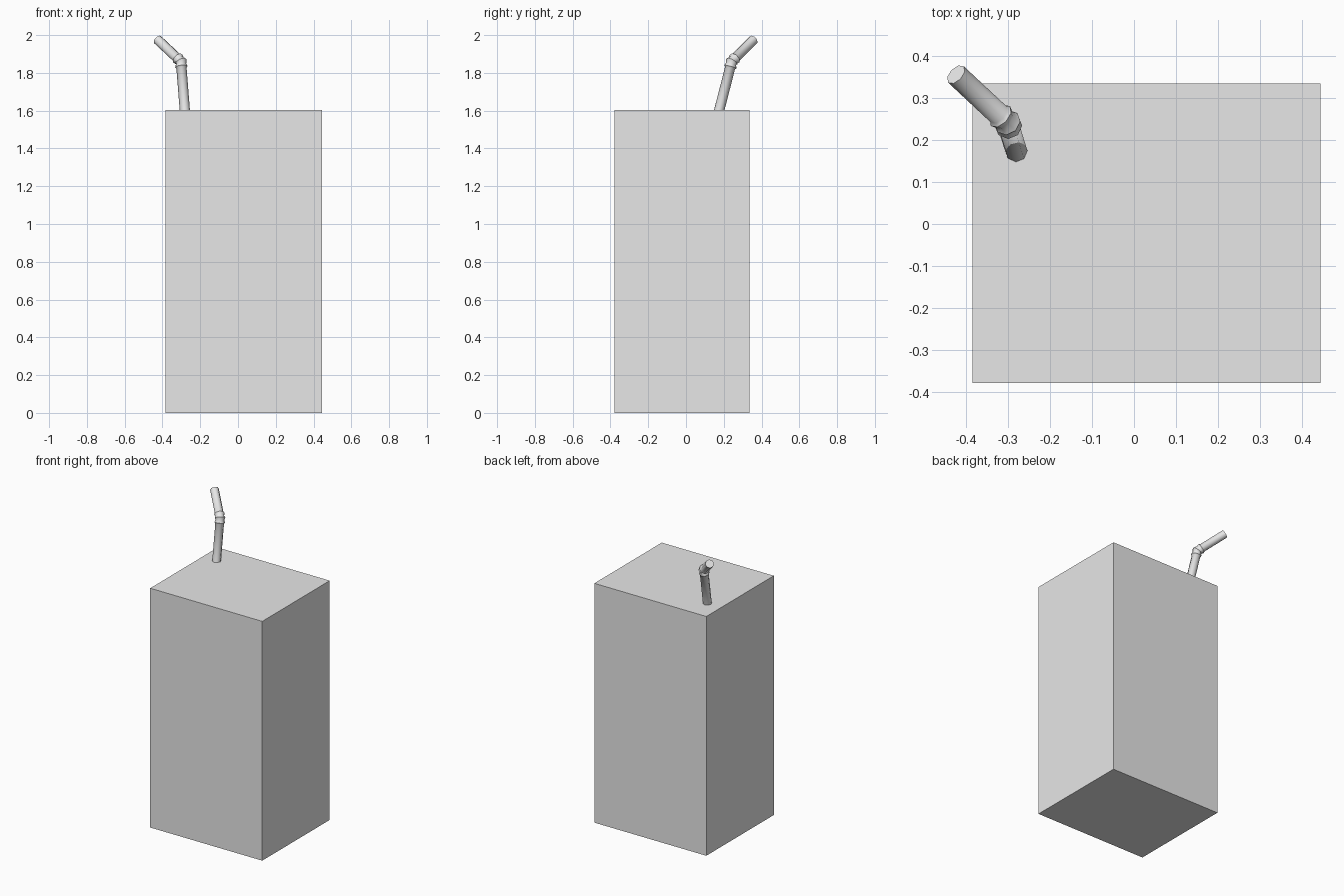
import bpy, bmesh, math
from mathutils import Vector

cube = bpy.data.objects.get("Cube")
if cube:
    bpy.data.objects.remove(cube, do_unlink=True)

# One plain grey for the whole model
grey = bpy.data.materials.new("plain grey")
grey.use_nodes = True
colour = (0.8, 0.8, 0.8, 1)
grey.diffuse_color = colour
grey.node_tree.nodes["Principled BSDF"].inputs["Base Color"].default_value = colour


def add_object(name, bm):
    bmesh.ops.recalc_face_normals(bm, faces=bm.faces)
    mesh = bpy.data.meshes.new(name)
    bm.to_mesh(mesh)
    bm.free()
    mesh.materials.append(grey)
    obj = bpy.data.objects.new(name, mesh)
    bpy.context.collection.objects.link(obj)
    return obj


# Carton: a plain flat-sided box
bm = bmesh.new()
bmesh.ops.create_cube(bm, size=1)
bmesh.ops.scale(bm, vec=(0.83, 0.714, 1.603), verts=bm.verts)
bmesh.ops.translate(bm, vec=(0.03, -0.022, 0.8015), verts=bm.verts)
add_object("carton", bm)

# Straw: rings swept along a bent path, with a ridged elbow
base = Vector((-0.281, 0.174, 1.595))
elbow = Vector((-0.302, 0.242, 1.86))
tip = Vector((-0.425, 0.357, 1.975))
lower = (elbow - base).normalized()
upper = (tip - elbow).normalized()
middle = (lower + upper).normalized()
R, RIDGE, SIDES = 0.027, 0.033, 8
rings = [
    (base, lower, R),
    (elbow - lower * 0.036, lower, R),
    (elbow - lower * 0.028, lower, RIDGE),
    (elbow - lower * 0.012, lower, R),
    (elbow, middle, RIDGE),
    (elbow + upper * 0.012, upper, R),
    (elbow + upper * 0.028, upper, RIDGE),
    (elbow + upper * 0.036, upper, R),
    (tip, upper, R),
]
bm = bmesh.new()
loops = []
for centre, axis, radius in rings:
    side = axis.cross(Vector((1, 1, 0))).normalized()
    up = axis.cross(side)
    loops.append([
        bm.verts.new(centre + radius * (side * math.cos(a) + up * math.sin(a)))
        for a in (math.tau * i / SIDES for i in range(SIDES))
    ])
for a, b in zip(loops, loops[1:]):
    for i in range(SIDES):
        j = (i + 1) % SIDES
        bm.faces.new((a[i], a[j], b[j], b[i]))
bm.faces.new(loops[0])
bm.faces.new(loops[-1])
straw = add_object("straw", bm)

bpy.ops.object.select_all(action="DESELECT")
straw.select_set(True)
bpy.context.view_layer.objects.active = straw
bpy.ops.object.shade_smooth_by_angle(angle=math.radians(50))
